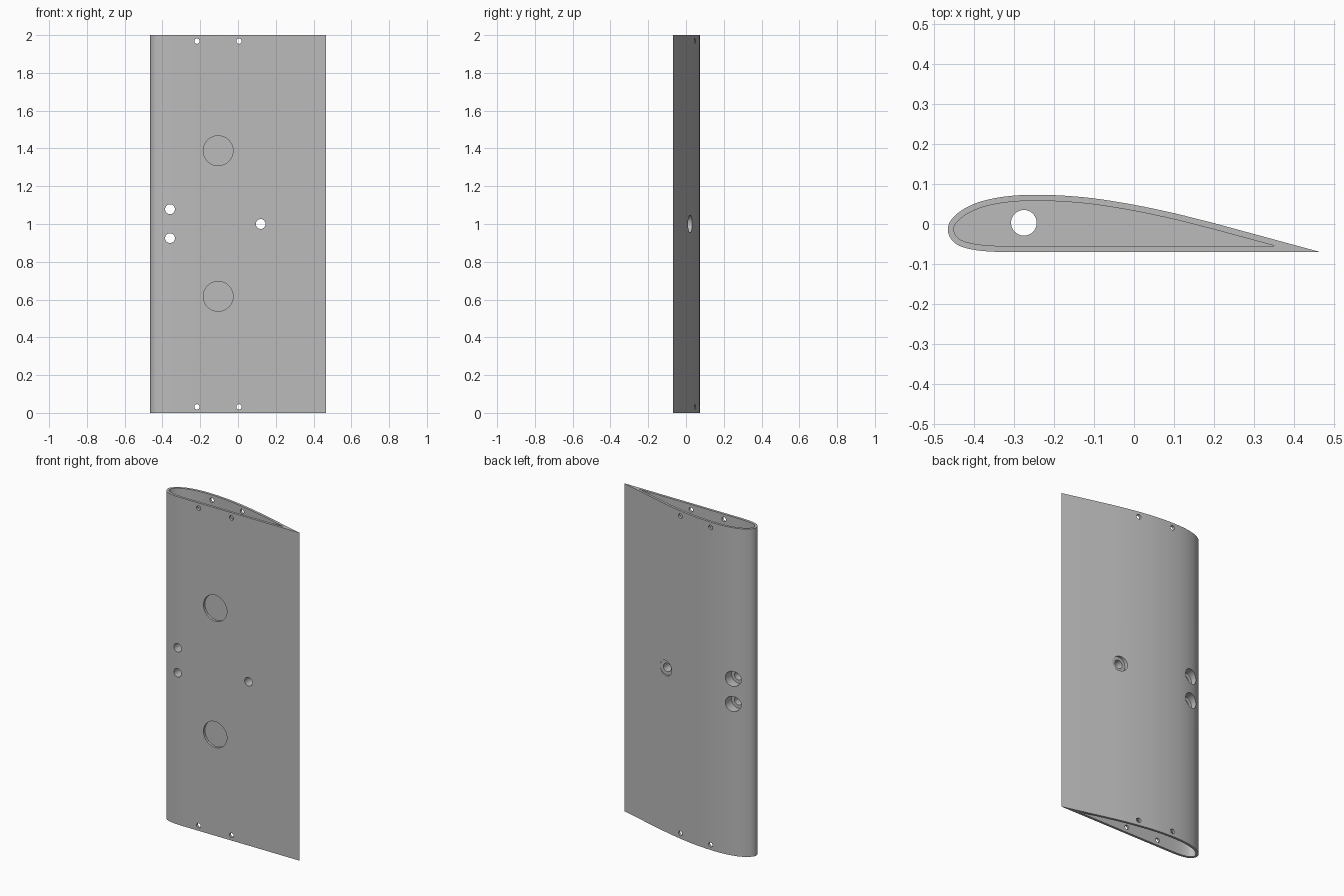
import bpy
import math
from mathutils import Vector, Matrix

cube = bpy.data.objects.get("Cube")
if cube:
    bpy.data.objects.remove(cube, do_unlink=True)

HEIGHT = 2.0
WALL = 0.015
SOCKET = 0.10

grey = bpy.data.materials.new("plain grey")
grey.use_nodes = True
grey.diffuse_color = (0.5, 0.5, 0.5, 1)
grey.node_tree.nodes["Principled BSDF"].inputs["Base Color"].default_value = (0.5, 0.5, 0.5, 1)

# Wing section: sharp tail, then over the top, round the nose, flat underside
TAIL = Vector((0.465, -0.07))
KEYS = [(0.2, 0.002), (0.1, 0.027), (0, 0.048),
        (-0.1, 0.064), (-0.18, 0.071), (-0.25, 0.073), (-0.31, 0.070),
        (-0.36, 0.062), (-0.40, 0.050), (-0.435, 0.031), (-0.458, 0.008),
        (-0.465, -0.014), (-0.457, -0.037), (-0.435, -0.055), (-0.39, -0.066),
        (-0.33, -0.07)]


def smooth_path(keys, steps):
    """Catmull-Rom curve through the key points."""
    pts = [Vector(k) for k in keys]
    pts = [pts[0] * 2 - pts[1]] + pts + [pts[-1] + Vector((0.06, 0))]
    path = []
    for a, b, c, d in zip(pts, pts[1:], pts[2:], pts[3:]):
        for i in range(steps):
            t = i / steps
            path.append(0.5 * (2 * b + (c - a) * t + (2 * a - 5 * b + 4 * c - d) * t ** 2
                               + (3 * b - a - 3 * c + d) * t ** 3))
    return path + [pts[-2]]


def inset(path, dist):
    """Mitred inward offset of a counter-clockwise outline."""
    result = []
    for i, p in enumerate(path):
        e1 = (p - path[i - 1]).normalized()
        e2 = (path[(i + 1) % len(path)] - p).normalized()
        n1, n2 = Vector((-e1.y, e1.x)), Vector((-e2.y, e2.x))
        result.append(p + (n1 + n2) * dist / (1 + n1.dot(n2)))
    return result


def prism(name, outline, z0, z1, matrix=Matrix()):
    """Closed prism with outward faces from a counter-clockwise outline."""
    n = len(outline)
    verts = [matrix @ Vector((p.x, p.y, z)) for z in (z0, z1) for p in outline]
    faces = [list(reversed(range(n))), list(range(n, 2 * n))]
    for i in range(n):
        j = (i + 1) % n
        faces.append([i, j, n + j, n + i])
    mesh = bpy.data.meshes.new(name)
    mesh.from_pydata(verts, [], faces)
    mesh.materials.append(grey)
    obj = bpy.data.objects.new(name, mesh)
    bpy.context.collection.objects.link(obj)
    return obj


def circle(radius, sides=40):
    turns = [math.tau * i / sides for i in range(sides)]
    return [Vector((radius * math.cos(a), radius * math.sin(a))) for a in turns]


def across(name, x, z, radius, y0=-0.2, y1=0.2):
    """Round cutter running from front to back."""
    place = Matrix.Translation((x, 0, z)) @ Matrix.Rotation(-math.pi / 2, 4, "X")
    return prism(name, circle(radius), y0, y1, place)


# Wing body and the end sockets and cable channel cut from it
section = [TAIL] + smooth_path(KEYS, 4)
hollow = inset(section, WALL)
wing = prism("wing_body", section, 0, HEIGHT)

cutters = [prism("lower_socket", hollow, -0.1, SOCKET),
           prism("upper_socket", hollow, HEIGHT - SOCKET, HEIGHT + 0.1),
           prism("cable_channel", circle(0.032), -0.2, HEIGHT + 0.2,
                 Matrix.Translation((-0.275, 0.003, 0)))]

# Counterbored bolt holes through the solid middle
for x, z in ((-0.36, 1.078), (-0.36, 0.925), (0.12, 1.0)):
    cutters.append(across("bolt_hole", x, z, 0.026))
    cutters.append(across("bolt_counterbore", x, z, 0.046, y0=0.01))

# Shallow round recesses in the flat face
for z in (0.617, 1.388):
    cutters.append(across("round_recess", -0.105, z, 0.079, y1=-0.056))

# Pin holes through both skins at each end
for x in (-0.217, 0.005):
    for z in (0.032, HEIGHT - 0.032):
        cutters.append(across("pin_hole", x, z, 0.014))

for cutter in cutters:
    cutter.hide_render = True
    mod = wing.modifiers.new(cutter.name, "BOOLEAN")
    mod.operation = "DIFFERENCE"
    mod.solver = "EXACT"
    mod.object = cutter

# Keep the cut result and discard the cutters
bpy.context.view_layer.update()
depsgraph = bpy.context.evaluated_depsgraph_get()
cut_mesh = bpy.data.meshes.new_from_object(wing.evaluated_get(depsgraph))
wing.modifiers.clear()
wing.data = cut_mesh
for cutter in cutters:
    bpy.data.objects.remove(cutter, do_unlink=True)

# Gentle curves read smooth, rims stay crisp
bpy.ops.object.select_all(action="DESELECT")
bpy.context.view_layer.objects.active = wing
wing.select_set(True)
bpy.ops.object.shade_smooth_by_angle(angle=math.radians(20))
